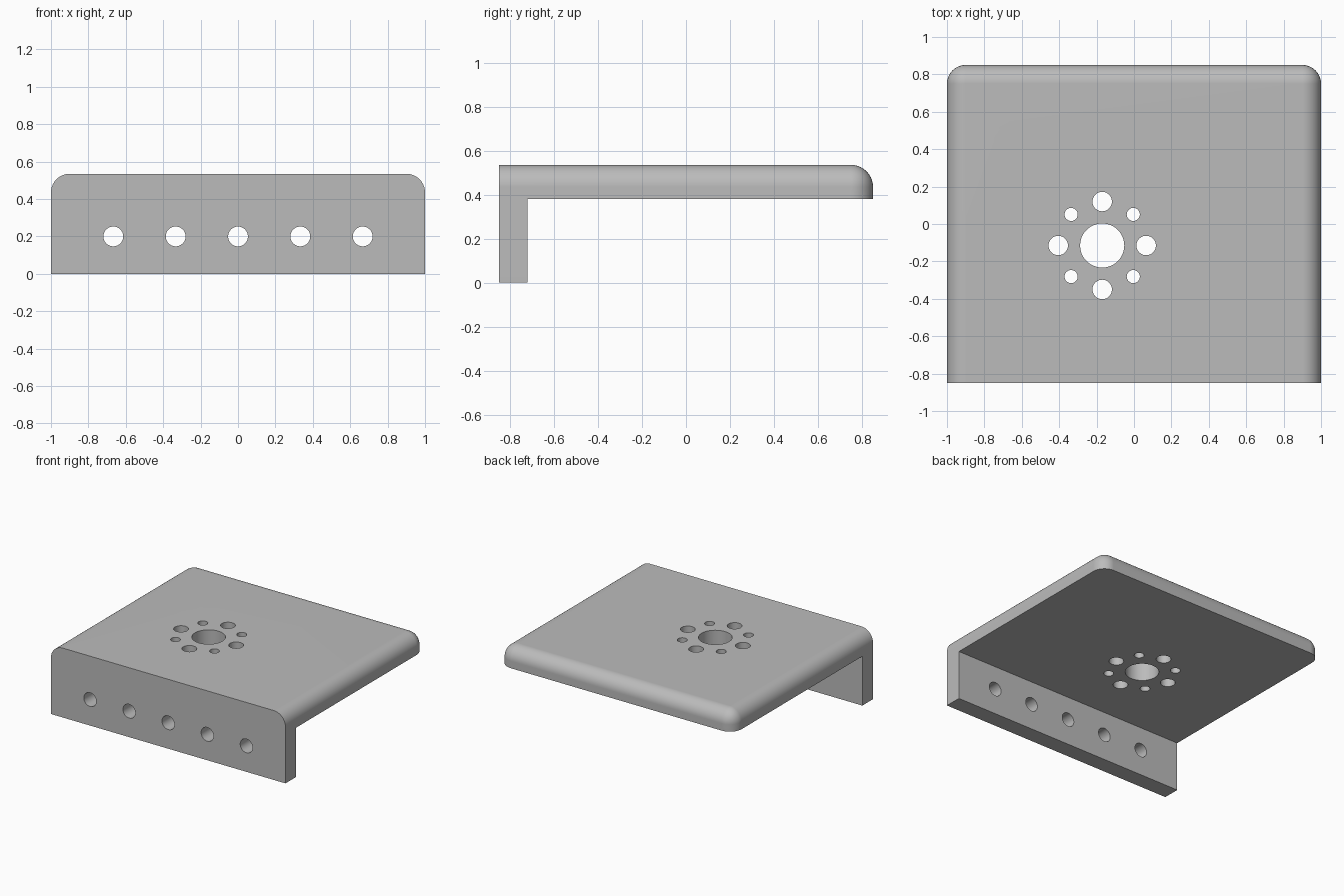
import bpy, bmesh, math
from mathutils import Matrix, Vector

if "Cube" in bpy.data.objects:
    bpy.data.objects.remove(bpy.data.objects["Cube"], do_unlink=True)

FRONT, BACK, WALL_IN = -0.85, 0.85, -0.72
TOP, UNDER, ROUND = 0.535, 0.38, 0.1

grey = bpy.data.materials.new("plain grey")
grey.use_nodes = True
colour = (0.5, 0.5, 0.5, 1)
grey.diffuse_color = colour
grey.node_tree.nodes["Principled BSDF"].inputs["Base Color"].default_value = colour


def make_object(name, bm):
    bmesh.ops.recalc_face_normals(bm, faces=bm.faces)
    mesh = bpy.data.meshes.new(name)
    bm.to_mesh(mesh)
    bm.free()
    mesh.materials.append(grey)
    obj = bpy.data.objects.new(name, mesh)
    bpy.context.collection.objects.link(obj)
    return obj


# L-shaped side profile extruded across the width
bm = bmesh.new()
profile = [(FRONT, 0), (WALL_IN, 0), (WALL_IN, UNDER),
           (BACK, UNDER), (BACK, TOP), (FRONT, TOP)]
face = bm.faces.new([bm.verts.new((-1, y, z)) for y, z in profile])
side = bmesh.ops.extrude_face_region(bm, geom=[face])["geom"]
bmesh.ops.translate(bm, vec=(2, 0, 0),
                    verts=[v for v in side if isinstance(v, bmesh.types.BMVert)])

# Round the side and back top edges and the upright back corners
def is_rounded(edge):
    a, b = (v.co for v in edge.verts)
    mid = (a + b) / 2
    on_back = mid.y > BACK - 0.01
    on_side = abs(mid.x) > 0.99
    on_top = mid.z > TOP - 0.01
    upright = abs(a.z - b.z) > 0.01
    return (on_top and (on_back or on_side)) or (on_back and upright)

bmesh.ops.bevel(bm, geom=[e for e in bm.edges if is_rounded(e)], offset=ROUND,
                offset_type='OFFSET', segments=10, profile=0.5, affect='EDGES')
bracket = make_object("bracket", bm)

# Drill tools
drills = bmesh.new()

def drill(centre, radius, depth, along_y=False):
    turn = Matrix.Rotation(math.pi / 2, 4, 'X') if along_y else Matrix()
    bmesh.ops.create_cone(drills, cap_ends=True, segments=48, radius1=radius,
                          radius2=radius, depth=depth,
                          matrix=Matrix.Translation(centre) @ turn)

# Row of holes in the front wall
for i in range(-2, 3):
    drill((i / 3, (FRONT + WALL_IN) / 2, 0.2), 0.053, 0.2, along_y=True)

# Large hole ringed by alternating medium and small holes
hub = Vector((-0.17, -0.115, (TOP + UNDER) / 2))
drill(hub, 0.118, 0.3)
for i in range(8):
    angle = i * math.pi / 4
    offset = Vector((math.cos(angle), math.sin(angle), 0)) * 0.235
    drill(hub + offset, 0.035 if i % 2 else 0.052, 0.3)

cutter = make_object("hole_cutter", drills)
cutter.hide_render = True

# Cut the holes and shade the rounded surfaces
bpy.context.view_layer.objects.active = bracket
bpy.ops.object.select_all(action='DESELECT')
bracket.select_set(True)
cut = bracket.modifiers.new("holes", 'BOOLEAN')
cut.operation, cut.solver, cut.object = 'DIFFERENCE', 'EXACT', cutter
bpy.ops.object.modifier_apply(modifier=cut.name)
bpy.data.objects.remove(cutter, do_unlink=True)
bpy.ops.object.shade_smooth_by_angle(angle=math.radians(30))
weighted = bracket.modifiers.new("clean shading", 'WEIGHTED_NORMAL')
weighted.keep_sharp = True
